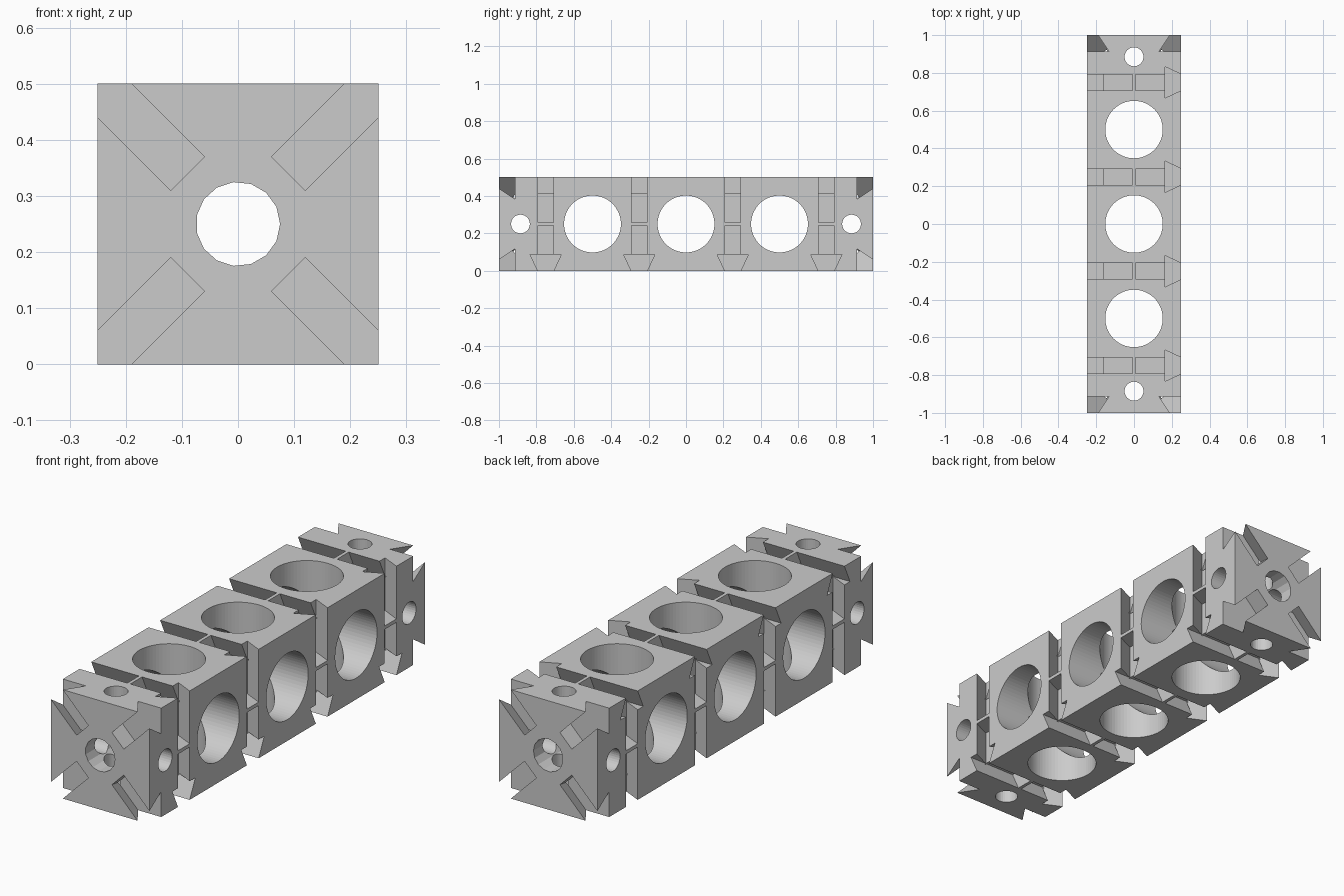
import bpy, bmesh, math
from mathutils import Matrix

if "Cube" in bpy.data.objects:
    bpy.data.objects.remove(bpy.data.objects["Cube"])

T = Matrix.Translation
R = lambda deg, axis: Matrix.Rotation(math.radians(deg), 4, axis)
HALF, MID = 0.25, 0.25            # half section, height of the long axis
MOUTH, BASE, DEPTH = 0.0425, 0.083, 0.086

grey = bpy.data.materials.new("light_grey")
grey.diffuse_color = (0.6, 0.6, 0.6, 1)
grey.use_nodes = True
grey.node_tree.nodes["Principled BSDF"].inputs["Base Color"].default_value = grey.diffuse_color


def make(name, bm):
    bmesh.ops.recalc_face_normals(bm, faces=bm.faces)
    me = bpy.data.meshes.new(name)
    bm.to_mesh(me)
    bm.free()
    me.materials.append(grey)
    ob = bpy.data.objects.new(name, me)
    bpy.context.collection.objects.link(ob)
    return ob


# main bar
bm = bmesh.new()
bmesh.ops.create_cube(bm, size=1, matrix=T((0, 0, MID)) @ Matrix.Diagonal((0.5, 2, 0.5, 1)))
bar = make("slotted_bar", bm)


def cut(bm):
    """Subtract a temporary solid from the bar."""
    cutter = make("cutter", bm)
    cutter.hide_render = True
    mod = bar.modifiers.new("cut", 'BOOLEAN')
    mod.operation, mod.solver, mod.object = 'DIFFERENCE', 'EXACT', cutter
    bpy.context.view_layer.objects.active = bar
    bpy.ops.object.modifier_apply(modifier=mod.name)
    bpy.data.objects.remove(cutter)


def hole(radius, sides, length, matrix):
    bm = bmesh.new()
    bmesh.ops.create_cone(bm, cap_ends=True, segments=sides, radius1=radius,
                          radius2=radius, depth=length, matrix=matrix)
    cut(bm)


def dovetail(x0, x1, matrix):
    """Undercut slot along local x, mouth towards local +z."""
    out = 0.02
    tip = MOUTH - (BASE - MOUTH) * out / DEPTH
    profile = [(-BASE, -DEPTH), (BASE, -DEPTH), (tip, out), (-tip, out)]
    bm = bmesh.new()
    a = [bm.verts.new((x0, y, z)) for y, z in profile]
    b = [bm.verts.new((x1, y, z)) for y, z in profile]
    bm.faces.new(a)
    bm.faces.new(b[::-1])
    for i in range(4):
        j = (i + 1) % 4
        bm.faces.new((a[i], b[i], b[j], a[j]))
    bm.transform(matrix)
    cut(bm)


# slots round the four long faces, each split by a thin web
for y in (-0.75, -0.25, 0.25, 0.75):
    for k in range(4):
        m = T((0, y, MID)) @ R(90 * k, 'Y') @ T((0, 0, HALF))
        dovetail(-0.3, -0.008, m)
        dovetail(0.008, 0.172, m)

# diagonal corner slots in both ends
for s in (-1, 1):
    for k in range(4):
        dovetail(0.127, 0.45, T((0, 0, MID)) @ R(45 + 90 * k, 'Y') @ T((0, s, 0)) @ R(-90 * s, 'X'))

# cross holes, vertical and sideways
for turn in (0, 90):
    for y in (-0.5, 0, 0.5):
        hole(0.152, 64, 0.7, T((0, y, MID)) @ R(turn, 'Y'))
    for y in (-0.885, 0.885):
        hole(0.05, 32, 0.7, T((0, y, MID)) @ R(turn, 'Y'))

# bore along the whole length, one corner pointing to +x
bm = bmesh.new()
ring = [(0.075 * math.cos(math.tau * i / 15), MID + 0.075 * math.sin(math.tau * i / 15)) for i in range(15)]
face = bm.faces.new([bm.verts.new((x, -1.1, z)) for x, z in ring])
ext = bmesh.ops.extrude_face_region(bm, geom=[face], use_keep_orig=True)
bmesh.ops.translate(bm, vec=(0, 2.2, 0), verts=[v for v in ext["geom"] if isinstance(v, bmesh.types.BMVert)])
cut(bm)
